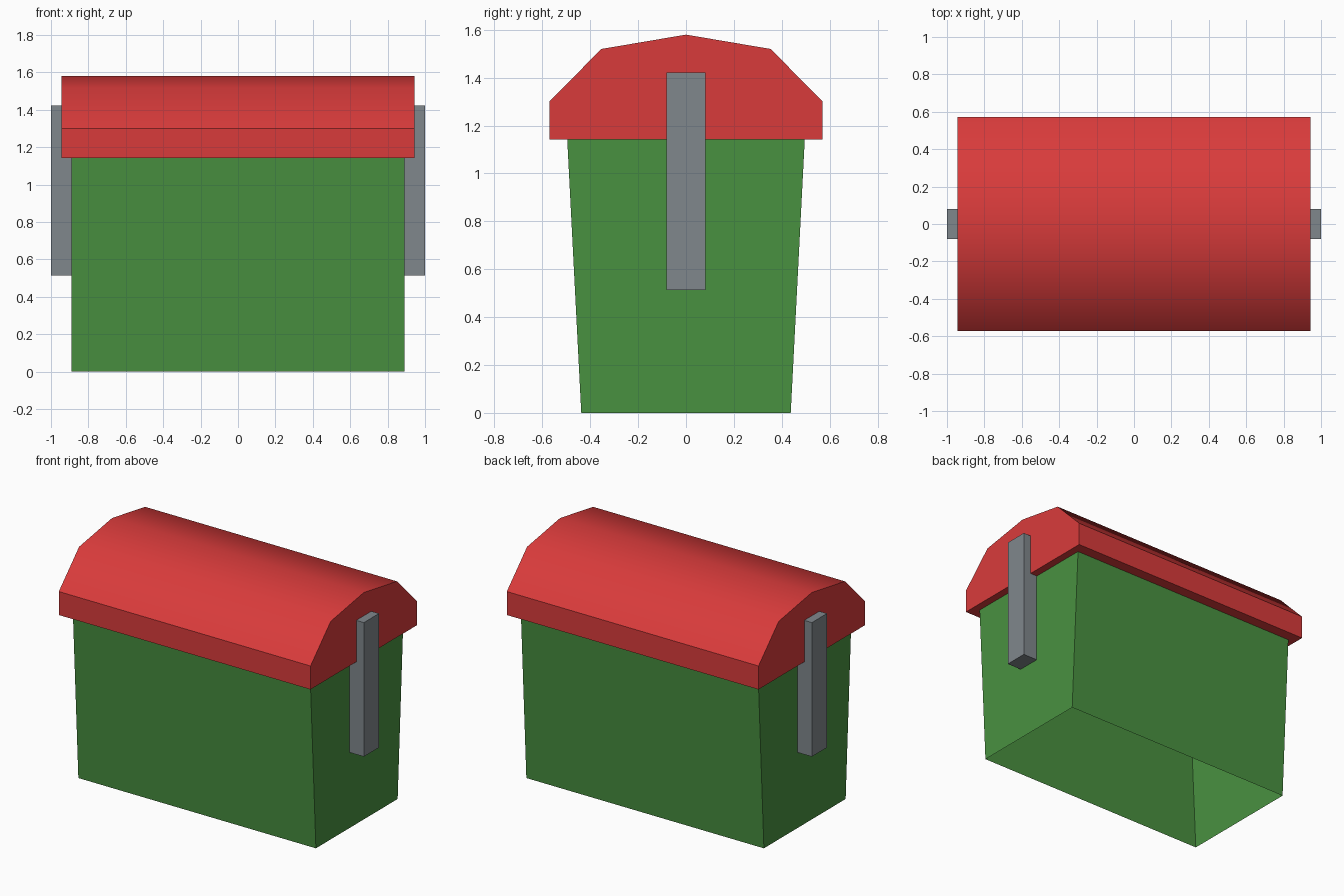
import bpy, bmesh, math

if "Cube" in bpy.data.objects:
    bpy.data.objects.remove(bpy.data.objects["Cube"])


def material(name, rgb):
    """Flat colour given as sRGB 0-255, stored as linear."""
    lin = [((c / 255 + 0.055) / 1.055) ** 2.4 for c in rgb]
    m = bpy.data.materials.new(name)
    m.diffuse_color = (*lin, 1)
    m.use_nodes = True
    m.node_tree.nodes["Principled BSDF"].inputs["Base Color"].default_value = m.diffuse_color
    return m


red = material("red", (217, 59, 59))
green = material("green", (73, 145, 64))
grey = material("grey", (128, 135, 140))


def extrude_profile(name, profile, x0, x1, mat, drop=(), smooth_angle=None):
    """Sweep a closed (y, z) profile along x; drop = z heights of flat faces to leave open."""
    bm = bmesh.new()
    face = bm.faces.new([bm.verts.new((x0, y, z)) for y, z in profile])
    ext = bmesh.ops.extrude_face_region(bm, geom=[face], use_keep_orig=True)
    moved = [v for v in ext["geom"] if isinstance(v, bmesh.types.BMVert)]
    bmesh.ops.translate(bm, verts=moved, vec=(x1 - x0, 0, 0))
    bmesh.ops.recalc_face_normals(bm, faces=bm.faces[:])
    if smooth_angle is not None:
        for f in bm.faces:
            f.smooth = True
        for e in bm.edges:
            e.smooth = e.calc_face_angle(math.pi) < smooth_angle
    open_faces = [f for f in bm.faces
                  if any(all(abs(v.co.z - z) < 1e-4 for v in f.verts) for z in drop)]
    bmesh.ops.delete(bm, geom=open_faces, context='FACES_ONLY')
    mesh = bpy.data.meshes.new(name)
    bm.to_mesh(mesh)
    bm.free()
    mesh.materials.append(mat)
    obj = bpy.data.objects.new(name, mesh)
    bpy.context.collection.objects.link(obj)
    return obj


# Tapered body, a thin shell open underneath
extrude_profile("body", [(-0.4375, 0), (0.4375, 0), (0.496, 1.141), (-0.496, 1.141)],
                -0.89, 0.89, green, drop=(0, 1.141))

# Domed lid with a closed underside
half = [(0.571, 1.141), (0.571, 1.30), (0.354, 1.52)]
lid = half + [(0, 1.58)] + [(-y, z) for y, z in reversed(half)]
extrude_profile("lid", lid, -0.943, 0.943, red, smooth_angle=math.radians(40))

# Upright bars on both ends
bar = [(-0.081, 0.514), (0.081, 0.514), (0.081, 1.422), (-0.081, 1.422)]
for side, s in (("left", -1), ("right", 1)):
    extrude_profile(side + "_bar", bar, s * 0.891, s * 1.0, grey)
